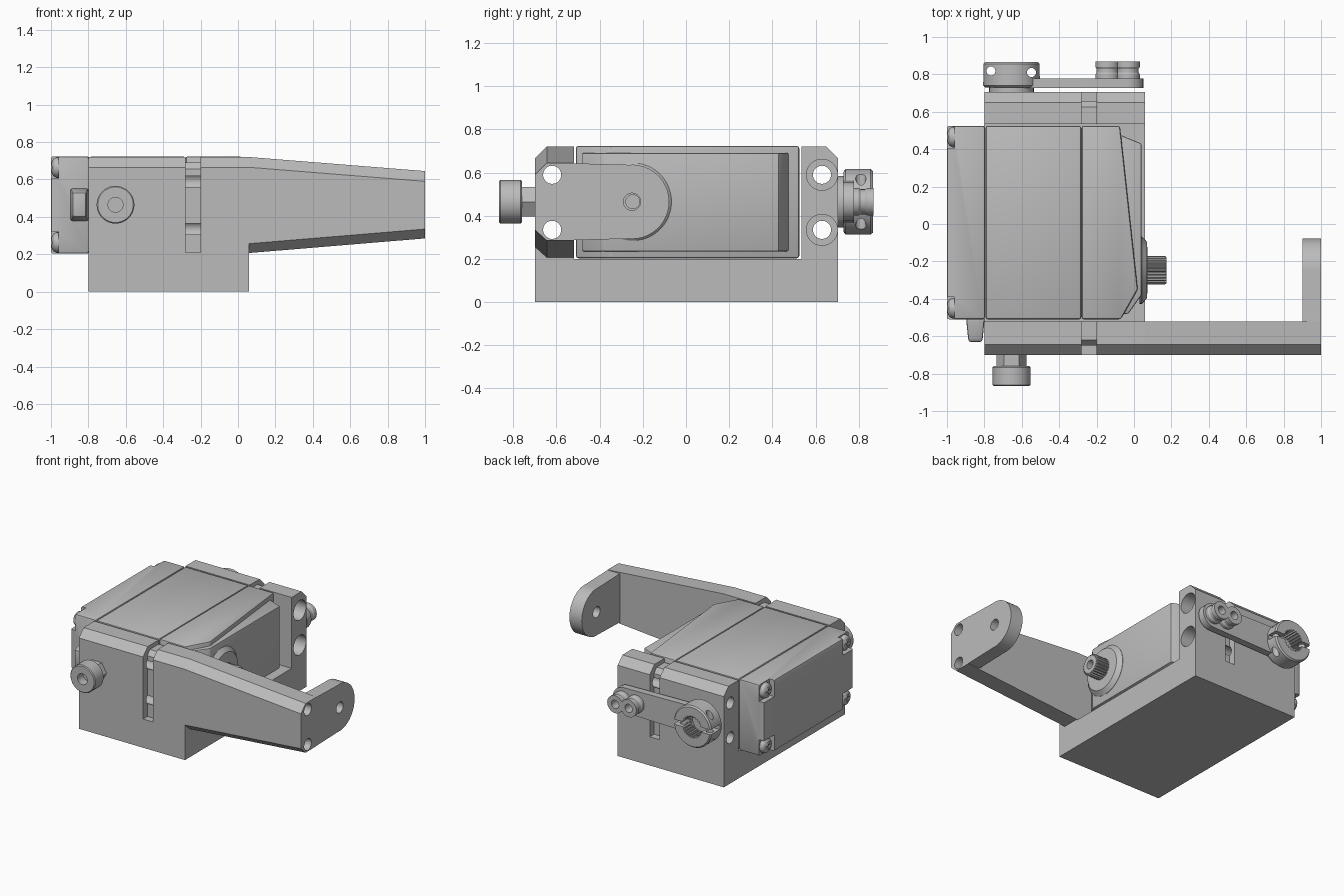
import bpy, bmesh
from math import cos, sin, pi
from mathutils import Vector

if "Cube" in bpy.data.objects:
    bpy.data.objects.remove(bpy.data.objects["Cube"], do_unlink=True)

mat = bpy.data.materials.new("plain grey")
mat.use_nodes = True
GREY = (0.5, 0.5, 0.5, 1)
mat.diffuse_color = GREY
mat.node_tree.nodes["Principled BSDF"].inputs["Base Color"].default_value = GREY


def loft(name, rings):
    """Closed solid through matching rings of points."""
    bm = bmesh.new()
    rows = [[bm.verts.new(p) for p in ring] for ring in rings]
    n = len(rows[0])
    for a, b in zip(rows, rows[1:]):
        for i in range(n):
            j = (i + 1) % n
            bm.faces.new((a[i], a[j], b[j], b[i]))
    bm.faces.new(rows[0])
    bm.faces.new(rows[-1])
    bmesh.ops.recalc_face_normals(bm, faces=bm.faces)
    mesh = bpy.data.meshes.new(name)
    bm.to_mesh(mesh)
    bm.free()
    mesh.materials.append(mat)
    obj = bpy.data.objects.new(name, mesh)
    bpy.context.collection.objects.link(obj)
    return obj


def place(axis, u, v, w):
    return {"x": (w, u, v), "y": (u, w, v), "z": (u, v, w)}[axis]


def prism(name, axis, outline, a, b):
    return loft(name, [[place(axis, u, v, w) for u, v in outline] for w in (a, b)])


def box(name, x, y, z):
    return prism(name, "z", [(x[0], y[0]), (x[1], y[0]), (x[1], y[1]), (x[0], y[1])], *z)


def circle(c, r, n=32, a0=0.0, a1=2 * pi):
    full = a1 - a0 > 6
    steps = n if full else n - 1
    return [(c[0] + r * cos(a0 + (a1 - a0) * i / steps),
             c[1] + r * sin(a0 + (a1 - a0) * i / steps)) for i in range(n)]


def star(c, r, depth, teeth=24):
    return [(c[0] + (r - depth * (i // 2 % 2)) * cos(pi * i / teeth / 2),
             c[1] + (r - depth * (i // 2 % 2)) * sin(pi * i / teeth / 2))
            for i in range(teeth * 4)]


def turned(name, axis, c, profile, n=32):
    """Round part from (radius, position) pairs along an axis."""
    return loft(name, [[place(axis, u, v, w) for u, v in circle(c, r, n)] for r, w in profile])


def bake(obj):
    dg = bpy.context.evaluated_depsgraph_get()
    mesh = bpy.data.meshes.new_from_object(obj.evaluated_get(dg))
    obj.modifiers.clear()
    obj.data = mesh


def cut(obj, *cutters):
    for c in cutters:
        m = obj.modifiers.new("cut", "BOOLEAN")
        m.operation, m.solver, m.object = "DIFFERENCE", "EXACT", c
        bake(obj)
        bpy.data.objects.remove(c, do_unlink=True)


def soften(obj, width, segments=2):
    m = obj.modifiers.new("bevel", "BEVEL")
    m.width, m.segments, m.limit_method = width, segments, "ANGLE"
    bake(obj)


BOLT_Z = (0.335, 0.59)
CH = 0.055
TOP = 0.72
MID = 0.465


def bore(axis, c, r, a, b):
    return prism("cutter", axis, circle(c, r), a, b)


# Mount: base slab and two chamfered walls with strap grooves
box("mount_base", (-0.8, 0.06), (-0.7, 0.705), (0, 0.2))
for name, inner, outer, bolt_y in (("front_wall", -0.52, -0.7, -0.62), ("back_wall", 0.535, 0.705, 0.63)):
    s = 1 if outer > 0 else -1
    outline = [(inner, 0.2), (outer, 0.2), (outer, TOP - CH), (outer - s * CH, TOP), (inner, TOP)]
    wall = prism(name, "x", outline, -0.8, 0.06)
    g = outer - s * 0.05
    lo, hi = sorted((g, outer + s * 0.1))
    groove = [(g, 0.21), (outer + s * 0.1, 0.21), (outer + s * 0.1, 0.8), (inner - s * 0.1, 0.8),
              (inner - s * 0.1, TOP - 0.03), (g - s * 0.03, TOP - 0.03), (g, TOP - CH - 0.01)]
    cut(wall, prism("cutter", "x", groove, -0.28, -0.2))
    for z in BOLT_Z:
        cut(wall, bore("x", (bolt_y, z), 0.042, -0.9, 0.2))
        if s > 0:
            cut(wall, bore("x", (bolt_y, z), 0.072, -0.06, 0.2))

# Tapering side arm with chamfered outer edges
rings = []
for x, lo, hi in ((0.06, 0.207, TOP), (1.0, 0.285, 0.645)):
    rings.append([(x, -0.52, lo), (x, -0.7 + CH, lo), (x, -0.7, lo + 0.05),
                  (x, -0.7, hi - CH), (x, -0.7 + CH, hi), (x, -0.52, hi)])
arm = loft("side_arm", rings)
for z in BOLT_Z:
    cut(arm, bore("x", (-0.62, z), 0.042, -0.1, 1.2))

# Rounded end plate that carries the pivot
end = [(-0.7, 0.335), (-0.645, 0.285), (-0.52, 0.287)]
end += circle((-0.25, MID), 0.172, 25, -pi * 0.53, pi * 0.53)
end += [(-0.52, 0.643), (-0.645, 0.645), (-0.7, 0.59)]
plate = prism("arm_end_plate", "x", end, 0.9, 1.0)
cut(plate, bore("x", (-0.25, MID), 0.04, 0.8, 1.2))
for z in BOLT_Z:
    cut(plate, bore("x", (-0.62, z), 0.042, 0.8, 1.2))

# Motor case: rear cap with notched corners, middle shell, slanted front shell
Y0, Y1, Z0, Z1 = -0.51, 0.525, 0.203, 0.724
cap = box("case_rear_cap", (-1, -0.797), (Y0, Y1), (Z0, Z1))
soften(cap, 0.012)
for y, sy in ((Y0, 1), (Y1, -1)):
    for z, sz in ((Z0, 1), (Z1, -1)):
        cut(cap, box("cutter", (-1.1, -0.96), sorted((y - sy * 0.1, y + sy * 0.12)),
                     sorted((z - sz * 0.1, z + sz * 0.12))))
        c = (y + sy * 0.06, z + sz * 0.06)
        screw = turned("case_screw", "x", c, [(0.055, -0.955), (0.055, -0.97), (0.048, -0.985),
                                             (0.034, -0.995), (0.012, -1)], 24)
        cut(screw, box("cutter", (-1.1, -0.985), (c[0] - 0.032, c[0] + 0.032), (c[1] - 0.007, c[1] + 0.007)),
            box("cutter", (-1.1, -0.985), (c[0] - 0.007, c[0] + 0.007), (c[1] - 0.032, c[1] + 0.032)))
soften(box("case_middle", (-0.793, -0.282), (Y0, Y1), (Z0, Z1)), 0.012)
front = prism("case_front", "z", [(-0.28, Y0), (-0.07, Y0), (0.02, -0.35), (-0.075, Y1), (-0.28, Y1)], Z0, Z1)
soften(front, 0.012)
nose = [(-0.15, 0.49), (-0.07, 0.475), (0.04, 0.43), (0.04, -0.38), (-0.03, -0.48), (-0.15, -0.48)]
soften(prism("case_nose", "z", nose, 0.235, 0.692), 0.008)

# Output boss and toothed shaft
PIVOT = (-0.247, MID)
turned("output_boss", "x", PIVOT, [(0.18, 0.03), (0.18, 0.042), (0.15, 0.07), (0.09, 0.072)], 48)
shaft = loft("output_shaft", [[(x, y, z) for y, z in star(PIVOT, r, 0.008)]
                              for x, r in ((0.06, 0.076), (0.165, 0.076), (0.175, 0.07))])
cut(shaft, bore("x", PIVOT, 0.032, 0.1, 0.3))

# Tapered cable plug on the front of the rear cap
rings = []
for y, k in ((-0.5, 1.0), (-0.52, 1.0), (-0.61, 0.82), (-0.63, 0.74)):
    w, h = 0.048 * k, 0.086 * k
    rings.append([(-0.848 + sx * w, y, MID + sz * h) for sx, sz in ((-1, -1), (1, -1), (1, 1), (-1, 1))])
plug = loft("cable_plug", rings)
soften(plug, 0.01)

# Adjuster bolt on the front wall
BOLT = (-0.655, MID)
prism("bolt_hex", "y", circle(BOLT, 0.08, 6), -0.69, -0.765)
head = turned("bolt_head", "y", BOLT, [(0.095, -0.76), (0.101, -0.766), (0.101, -0.86), (0.095, -0.866)], 40)
cut(head, bore("y", BOLT, 0.04, -0.8, -0.9))

# Rear lever: flat bar, split clamp ring and twin-hole boss
CLAMP = (-0.655, MID)
bar = [(-0.6, MID - 0.1)] + circle((-0.04, MID), 0.09, 17, -pi / 2, pi / 2) + [(-0.6, MID + 0.1)]
lever = prism("lever_bar", "y", bar, 0.728, 0.778)
cut(lever, bore("y", CLAMP, 0.07, 0.6, 0.9))
prism("lever_spacer", "y", circle(CLAMP, 0.12), 0.7, 0.735)
ring = turned("clamp_ring", "y", CLAMP, [(0.14, 0.73), (0.152, 0.74), (0.152, 0.855), (0.143, 0.866)], 48)
cut(ring, prism("cutter", "y", star(CLAMP, 0.08, 0.01), 0.76, 0.95),
    box("cutter", (-0.9, -0.7), (0.76, 0.95), (MID - 0.018, MID + 0.018)),
    box("cutter", (-0.62, -0.4), (0.79, 0.95), (MID - 0.018, MID + 0.018)),
    bore("z", (-0.765, 0.818), 0.024, 0.2, 0.8),
    bore("z", (-0.548, 0.81), 0.024, 0.2, 0.8))
for side, x in (("outer", -0.033), ("inner", -0.142)):
    boss = turned(side + "_lever_boss", "y", (x, MID),
                  [(0.064, 0.77), (0.064, 0.8), (0.058, 0.81), (0.058, 0.83), (0.064, 0.84), (0.064, 0.868)])
    cut(boss, bore("y", (x, MID), 0.03, 0.78, 0.95))

# Smooth round surfaces, keep hard edges
bpy.ops.object.select_all(action="DESELECT")
for o in bpy.context.collection.objects:
    if o.type == "MESH":
        o.select_set(True)
        bpy.context.view_layer.objects.active = o
bpy.ops.object.shade_smooth_by_angle(angle=0.45)
